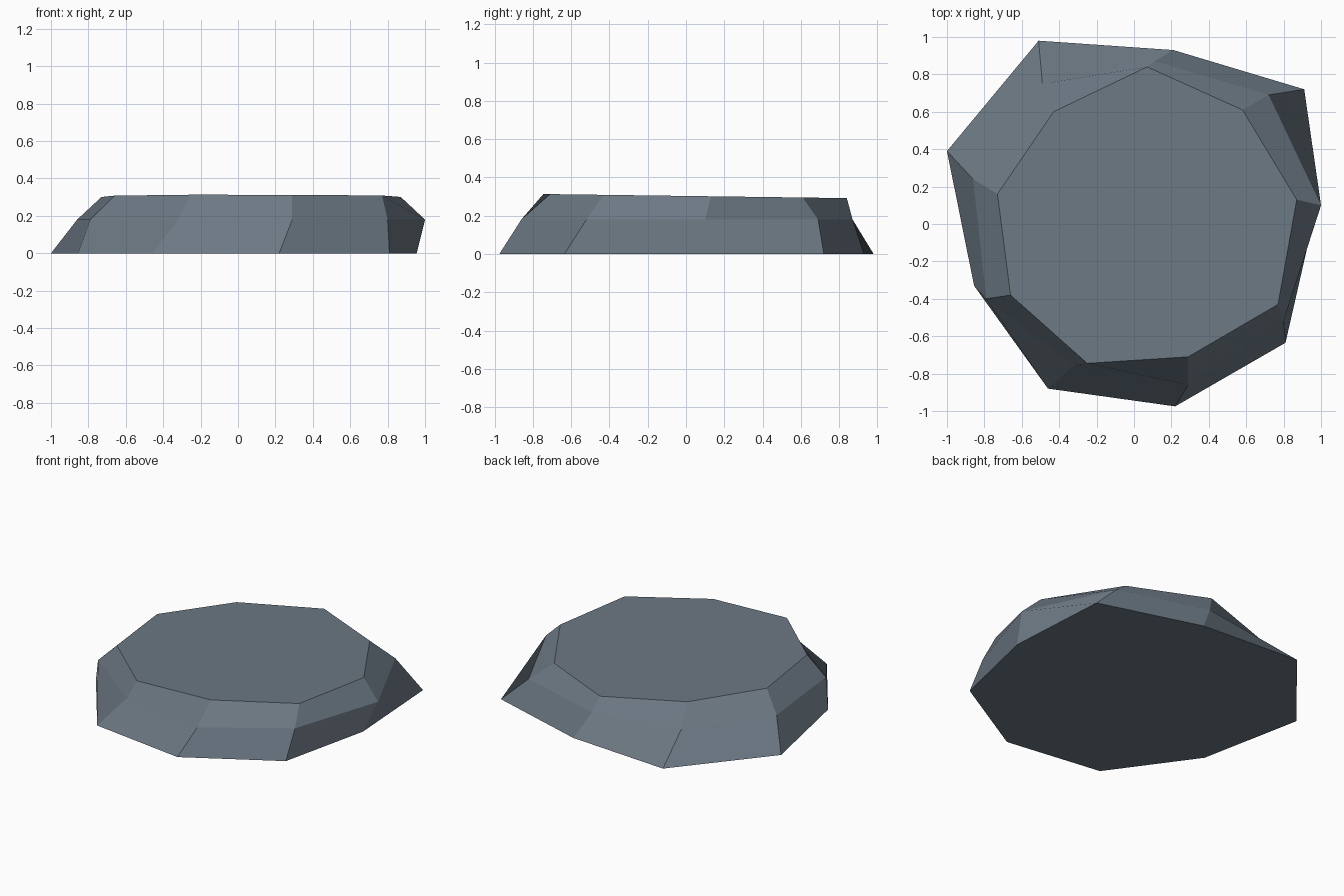
import bpy, bmesh

if "Cube" in bpy.data.objects:
    bpy.data.objects.remove(bpy.data.objects["Cube"])

# Flat stone slab: three irregular nine-sided outlines, clockwise from the left
FOOT = [(-1.0, .39), (-.51, .98), (.21, .93), (.91, .72), (.955, 0.0),
        (.81, -.635), (.22, -.975), (-.46, -.88), (-.855, -.33)]
WAIST = [(-.86, .24), (-.49, .75), (.11, .87), (.72, .69), (1.0, .10),
         (.80, -.52), (.29, -.86), (-.32, -.755), (-.79, -.40)]
RIM = [(-.73, .16), (-.43, .60), (.07, .84), (.58, .61), (.87, .13),
       (.77, -.43), (.29, -.71), (-.25, -.745), (-.66, -.38)]

stone = bpy.data.materials.new("slate_grey")
stone.diffuse_color = (0.15, 0.19, 0.23, 1)
stone.use_nodes = True
stone.node_tree.nodes["Principled BSDF"].inputs["Base Color"].default_value = stone.diffuse_color


def ring(bm, outline, height):
    return [bm.verts.new((x, y, height(y))) for x, y in outline]


bm = bmesh.new()
rings = [ring(bm, FOOT, lambda y: 0.0),
         ring(bm, WAIST, lambda y: 0.18),
         ring(bm, RIM, lambda y: 0.303 - 0.0135 * y)]  # top dips to the back

# Sloping sides
for low, high in zip(rings, rings[1:]):
    for i in range(len(low)):
        j = (i + 1) % len(low)
        bm.faces.new((low[i], high[i], high[j], low[j]))

# Underside and top
bm.faces.new(rings[0])
bm.faces.new(rings[-1][::-1])
bmesh.ops.recalc_face_normals(bm, faces=bm.faces[:])

mesh = bpy.data.meshes.new("stone_slab")
bm.to_mesh(mesh)
bm.free()
mesh.materials.append(stone)
slab = bpy.data.objects.new("stone_slab", mesh)
bpy.context.collection.objects.link(slab)
